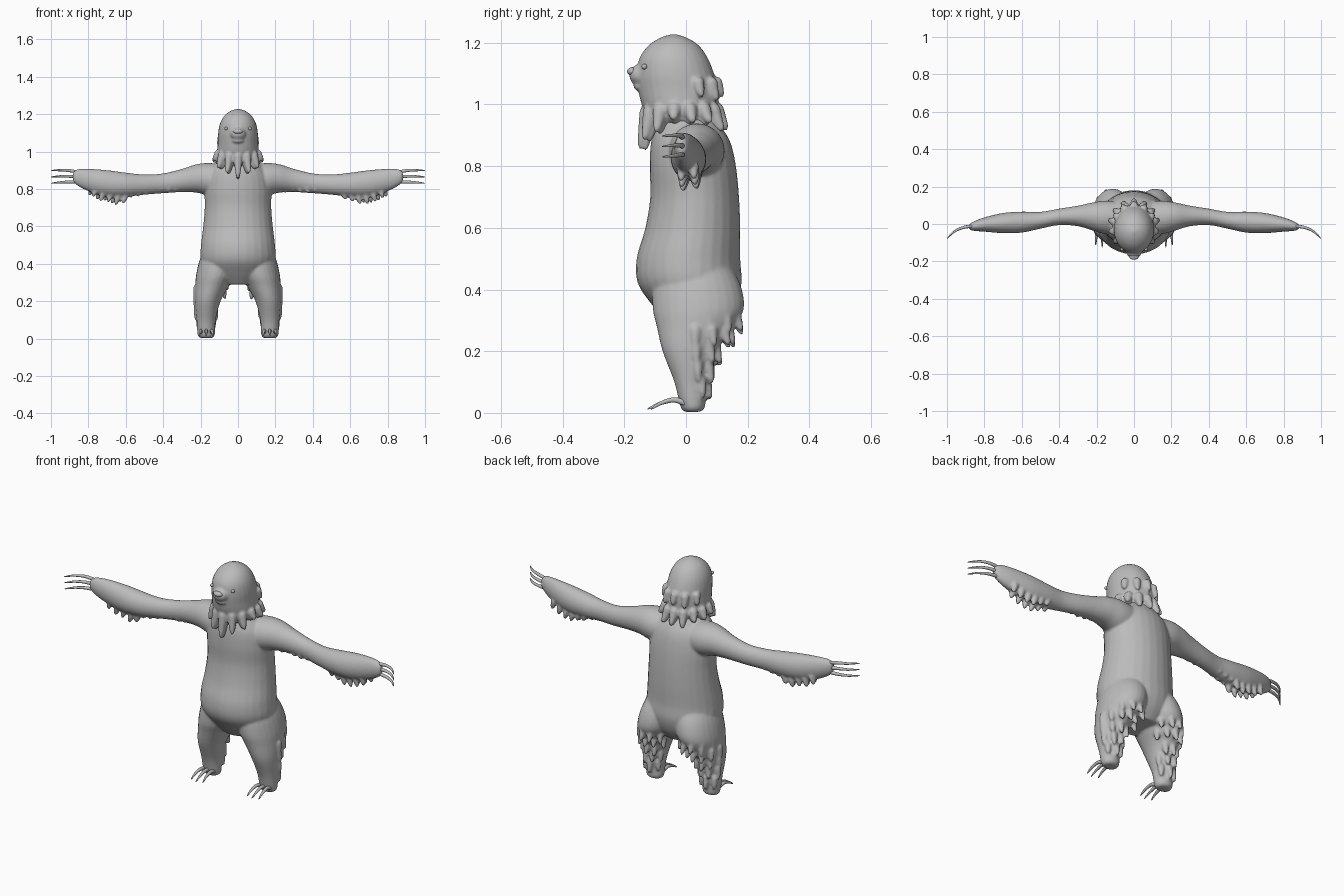
import bpy, bmesh, math, random
from mathutils import Vector, Matrix

random.seed(4)
old = bpy.data.objects.get("Cube")
if old:
    bpy.data.objects.remove(old)

fur = bpy.data.materials.new("plain grey")
fur.use_nodes = True
GREY = (0.5, 0.5, 0.5, 1)
fur.diffuse_color = GREY
fur.node_tree.nodes["Principled BSDF"].inputs["Base Color"].default_value = GREY


def finish(name, bm, voxel=0, passes=0):
    """Turn a bmesh into a smooth object, optionally fused into one skin."""
    bmesh.ops.recalc_face_normals(bm, faces=bm.faces)
    for f in bm.faces:
        f.smooth = True
    mesh = bpy.data.meshes.new(name)
    bm.to_mesh(mesh)
    bm.free()
    mesh.materials.append(fur)
    obj = bpy.data.objects.new(name, mesh)
    bpy.context.collection.objects.link(obj)
    if voxel:
        fuse = obj.modifiers.new("fuse", 'REMESH')
        fuse.mode = 'VOXEL'
        fuse.voxel_size = voxel
        fuse.use_smooth_shade = True
        relax = obj.modifiers.new("relax", 'SMOOTH')
        relax.factor = 0.5
        relax.iterations = passes
    return obj


def spline(rows, steps=5):
    """Smooth curve through rows of numbers."""
    pts = [Vector(r) for r in rows]
    pts = [pts[0]] + pts + [pts[-1]]
    out = []
    for a, b, c, d in zip(pts, pts[1:], pts[2:], pts[3:]):
        for i in range(steps):
            t = i / steps
            out.append(b + (c - a) * t / 2 + (a * 2 - b * 5 + c * 4 - d) * t * t / 2
                       + (b * 3 - a - c * 3 + d) * t ** 3 / 2)
    return out + [pts[-1]]


def loft(bm, rows, axis, side=1, sides=28):
    """Rows are (along, centre 1, centre 2, radius 1, radius 2)."""
    last = None
    for along, c1, c2, r1, r2 in spline(rows):
        ring = []
        for k in range(sides):
            a = math.tau * k / sides
            u, v = c1 + abs(r1) * math.cos(a), c2 + abs(r2) * math.sin(a)
            co = (side * u, v, along) if axis == 'z' else (side * along, u, v)
            ring.append(bm.verts.new(co))
        if last:
            for k in range(sides):
                n = (k + 1) % sides
                bm.faces.new((last[k], last[n], ring[n], ring[k]))
        else:
            bm.faces.new(ring)
        last = ring
    bm.faces.new(last)


def ball(bm, centre, size):
    m = Matrix.Translation(centre) @ Matrix.Diagonal((*size, 1))
    bmesh.ops.create_uvsphere(bm, u_segments=20, v_segments=12, radius=1, matrix=m)


def horn(bm, points, radius, sides=10):
    """Tapered curved spike through the points, round at its root."""
    path = spline(points)
    rings = []
    for i, p in enumerate(path):
        t = i / (len(path) - 1)
        tangent = path[min(i + 1, len(path) - 1)] - path[max(i - 1, 0)]
        rot = tangent.to_track_quat('Z', 'Y')
        r = radius * max(0.08, math.sqrt(1 - t) * min(1, 0.6 + 2 * t))
        rings.append([bm.verts.new(p + rot @ Vector((r * math.cos(math.tau * k / sides),
                                                    r * math.sin(math.tau * k / sides), 0)))
                      for k in range(sides)])
    for a, b in zip(rings, rings[1:]):
        for k in range(sides):
            n = (k + 1) % sides
            bm.faces.new((a[k], a[n], b[n], b[k]))
    bm.faces.new(rings[0])
    bm.faces.new(rings[-1])


def tuft(bm, root, tip, radius):
    """Lock of fur: bulges downward from root, flicks out to the tip."""
    root, tip = Vector(root), Vector(tip)
    mid = root.lerp(tip, 0.5) + Vector((0, 0, -0.006))
    horn(bm, [root, mid, tip], radius)


# Body: torso, legs and arms fused into one skin
body = bmesh.new()
loft(body, [(0.29, 0, 0.03, 0.10, 0.09), (0.35, 0, 0.025, 0.17, 0.135),
            (0.42, 0, 0.012, 0.2, 0.168), (0.5, 0, 0.008, 0.198, 0.168),
            (0.6, 0, 0.022, 0.186, 0.154), (0.7, 0, 0.028, 0.178, 0.144),
            (0.8, 0, 0.022, 0.178, 0.14), (0.88, 0, 0.015, 0.16, 0.128),
            (0.94, 0, 0.005, 0.11, 0.1), (0.98, 0, 0, 0.07, 0.07)], 'z')
for s in (1, -1):
    # legs
    loft(body, [(0.003, 0.17, 0.02, 0.03, 0.022), (0.02, 0.17, 0.022, 0.046, 0.04),
                (0.1, 0.17, 0.014, 0.051, 0.052), (0.2, 0.161, 0.012, 0.068, 0.088),
                (0.28, 0.138, 0.03, 0.09, 0.125), (0.34, 0.118, 0.04, 0.106, 0.148),
                (0.42, 0.1, 0.035, 0.105, 0.14), (0.5, 0.08, 0.03, 0.09, 0.1)], 'z', s)
    # arms
    loft(body, [(0.0, 0.03, 0.84, 0.08, 0.08), (0.14, 0.035, 0.85, 0.09, 0.088),
                (0.22, 0.04, 0.856, 0.075, 0.076), (0.3, 0.043, 0.845, 0.055, 0.062),
                (0.4, 0.038, 0.83, 0.044, 0.053), (0.5, 0.02, 0.823, 0.045, 0.054),
                (0.6, 0.01, 0.823, 0.056, 0.064), (0.7, 0.005, 0.83, 0.054, 0.07),
                (0.8, -0.003, 0.848, 0.038, 0.06), (0.86, -0.012, 0.862, 0.024, 0.043),
                (0.882, -0.015, 0.866, 0.012, 0.024)], 'x', s)
    # fringe under the arm, longest at the forearm
    for i in range(15):
        x = 0.21 + 0.04 * i
        drop = 0.785 - 0.065 * math.exp(-((x - 0.66) / 0.13) ** 2) + random.uniform(-0.008, 0.012)
        y = 0.045 - 0.07 * (x - 0.2)
        for dy in (-0.022, 0.022):
            shift = 0.02 if dy > 0 else 0
            tuft(body, (s * (x + shift - 0.012), y + dy * 0.8, drop + 0.065),
                 (s * (x + shift + 0.006), y + dy, drop + (0.008 if dy > 0 else 0)), 0.021)
    # shaggy locks down the back and outside of the leg
    for z, cx, cy, rx, ry, turns in ((0.3, 0.125, 0.04, 0.09, 0.135, (15, 45, 75, 105, 135)),
                                     (0.255, 0.145, 0.03, 0.082, 0.115, (0, 30, 60, 90, 120, 150)),
                                     (0.2, 0.16, 0.015, 0.066, 0.086, (12, 48, 84, 120)),
                                     (0.145, 0.168, 0.015, 0.056, 0.066, (20, 65, 110, 150)),
                                     (0.09, 0.17, 0.016, 0.05, 0.052, (40, 90, 140))):
        for deg in turns:
            c, d = math.cos(math.radians(deg)), math.sin(math.radians(deg))
            tuft(body, (s * (cx + c * rx * 0.9), cy + d * ry * 0.9, z + 0.03),
                 (s * (cx + c * (rx + 0.006)), cy + d * (ry + 0.012),
                  z - 0.042 + random.uniform(-0.01, 0.01)), 0.021)
finish("body", body, 0.0065, 4)

# Head with muzzle and a mane of hanging locks
head = bmesh.new()
loft(head, [(0.93, 0, -0.005, 0.09, 0.09), (0.965, 0, -0.012, 0.11, 0.115),
            (1.0, 0, -0.02, 0.111, 0.124), (1.05, 0, -0.026, 0.108, 0.129),
            (1.1, 0, -0.034, 0.106, 0.125), (1.15, 0, -0.04, 0.096, 0.111),
            (1.19, 0, -0.04, 0.074, 0.083), (1.215, 0, -0.04, 0.043, 0.046),
            (1.228, 0, -0.04, 0.008, 0.008)], 'z')
ball(head, (0, -0.148, 1.095), (0.042, 0.036, 0.036))
ball(head, (0, -0.15, 1.058), (0.032, 0.02, 0.014))
for i in range(14):
    a = math.tau * i / 14
    c, d = math.sin(a), -math.cos(a)
    # longest at the front, shortest at the sides
    low = 0.945 - 0.09 * max(0, -d) ** 2 - 0.04 * max(0, d) ** 2 + 0.012 * (i % 2)
    tuft(head, (c * 0.1, -0.015 + d * 0.108, 1.0),
         (c * 0.138, -0.008 + d * 0.142, low), 0.027)
    tuft(head, (c * 0.09, -0.015 + d * 0.1, 0.97),
         (c * 0.12, -0.008 + d * 0.125, low - 0.005), 0.024)
for i in range(5):
    a = math.radians(30 + 30 * i)
    c, d = math.cos(a), math.sin(a)
    tuft(head, (c * 0.1, -0.022 + d * 0.115, 1.085),
         (c * 0.122, -0.015 + d * 0.135, 1.025 - 0.012 * (i % 2)), 0.024)
finish("head", head, 0.006, 3)

# Nose
nose = bmesh.new()
ball(nose, (0, -0.174, 1.107), (0.026, 0.017, 0.014))
finish("nose", nose)

for s, side in ((1, "left"), (-1, "right")):
    # Eyes
    eye = bmesh.new()
    ball(eye, (s * 0.064, -0.135, 1.123), (0.009, 0.009, 0.009))
    finish(side + "_eye", eye)
    # Hand and foot claws
    hand, foot = bmesh.new(), bmesh.new()
    for k in (-1, 0, 1):
        z = 0.864 + 0.026 * k
        horn(hand, [(s * 0.85, -0.01, z), (s * 0.91, -0.018, z + 0.005 * k + 0.004),
                    (s * 0.96, -0.04, z + 0.007 * k + 0.003),
                    (s * 1.0, -0.078, z + 0.008 * k)], 0.01)
        x = 0.17 + 0.027 * k
        horn(foot, [(s * x, 0.005, 0.026), (s * (x + 0.003 * k), -0.035, 0.042),
                    (s * (x + 0.006 * k), -0.08, 0.032),
                    (s * (x + 0.008 * k), -0.125 + 0.012 * abs(k), 0.012)], 0.011)
    finish(side + "_hand_claws", hand)
    finish(side + "_foot_claws", foot)
